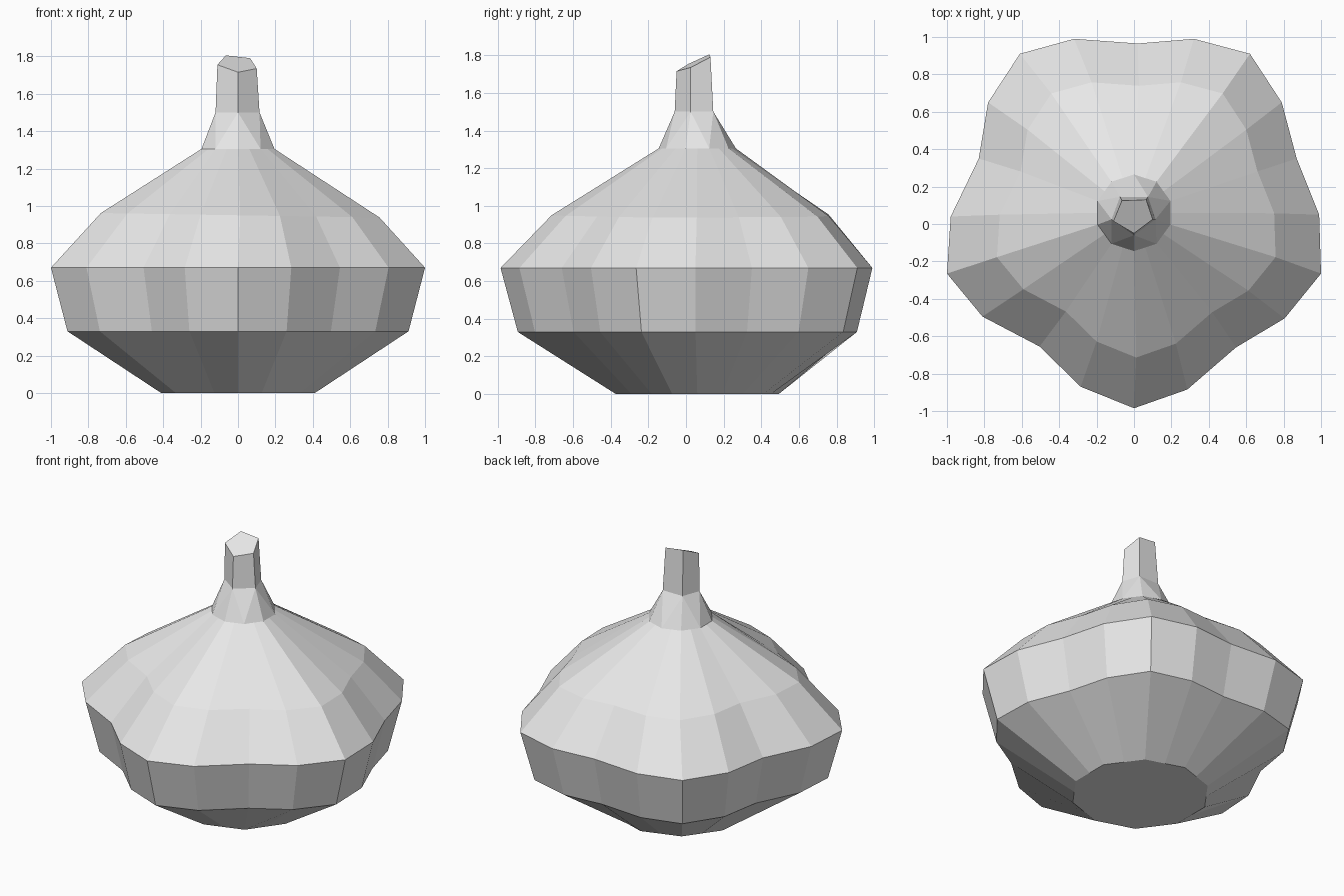
import bpy
import bmesh
from math import sin, cos, radians

cube = bpy.data.objects.get("Cube")
if cube:
    bpy.data.objects.remove(cube, do_unlink=True)

skin = bpy.data.materials.new("pale_grey_skin")
skin.use_nodes = True
colour = (0.8, 0.8, 0.8, 1)
skin.diffuse_color = colour
skin.node_tree.nodes["Principled BSDF"].inputs["Base Color"].default_value = colour

# Five-lobed outline of the widest ring, counter-clockwise from the front
OUTLINE = [(0, -.985), (.285, -.885), (.545, -.66), (.805, -.505), (1, -.265),
           (.99, .05), (.87, .35), (.79, .65), (.62, .91), (.32, .99),
           (.02, .965), (-.32, .99), (-.61, .91), (-.78, .65), (-.83, .35),
           (-.98, .04), (-1, -.265), (-.81, -.495), (-.505, -.655), (-.285, -.87)]


def lobed_ring(scale, z, dx=0, dy=0, tilt=0):
    return [(x * scale + dx, y * scale + dy, z + tilt * x) for x, y in OUTLINE]


def decagon(radius, z):
    """Regular ten-sided ring around the slightly offset core."""
    angles = [radians(36 * i - 90) for i in range(10)]
    return [(radius * cos(a), .06 + radius * sin(a), z) for a in angles]


def with_midpoints(ring):
    """Double the point count so a decagon meets the lobed rings."""
    points = []
    for p, q in zip(ring, ring[1:] + ring[:1]):
        points += [p, tuple((a + b) / 2 for a, b in zip(p, q))]
    return points


def add_ring(bm, ring):
    return [bm.verts.new(p) for p in ring]


def bridge(bm, low, high):
    n = len(low)
    for i in range(n):
        j = (i + 1) % n
        bm.faces.new((low[i], low[j], high[j], high[i]))


def finish(bm, name):
    bmesh.ops.recalc_face_normals(bm, faces=bm.faces)
    mesh = bpy.data.meshes.new(name)
    bm.to_mesh(mesh)
    bm.free()
    mesh.materials.append(skin)
    obj = bpy.data.objects.new(name, mesh)
    bpy.context.scene.collection.objects.link(obj)


# Bulb: stacked lobed rings between two decagons
bm = bmesh.new()
rings = [add_ring(bm, r) for r in (
    with_midpoints(decagon(.432, 0)),
    lobed_ring(.912, .33, dy=.005),
    lobed_ring(1, .67),
    lobed_ring(.745, .95, dx=.012, dy=.02, tilt=-.012),
    with_midpoints(decagon(.205, 1.305)))]
for low, high in zip(rings, rings[1:]):
    bridge(bm, low, high)
bm.faces.new(rings[0])
bm.faces.new(rings[-1])
finish(bm, "bulb")

# Stem: ten-sided flare narrowing to a five-sided stalk with a slanted cut
bm = bmesh.new()
base = add_ring(bm, decagon(.205, 1.305))
neck = add_ring(bm, [(0, -.06, 1.5), (.115, .025, 1.5), (.075, .145, 1.5),
                     (-.075, .145, 1.5), (-.12, .025, 1.5)])
tip = add_ring(bm, [(0, -.05, 1.715), (.1, .025, 1.735), (.065, .13, 1.79),
                    (-.065, .125, 1.805), (-.11, .015, 1.755)])
for k in range(5):
    left, mid, right = base[2 * k - 1], base[2 * k], base[2 * k + 1]
    bm.faces.new((left, mid, neck[k]))
    bm.faces.new((mid, right, neck[k]))
    bm.faces.new((right, neck[(k + 1) % 5], neck[k]))
bridge(bm, neck, tip)
bm.faces.new(tip)
finish(bm, "stem")
